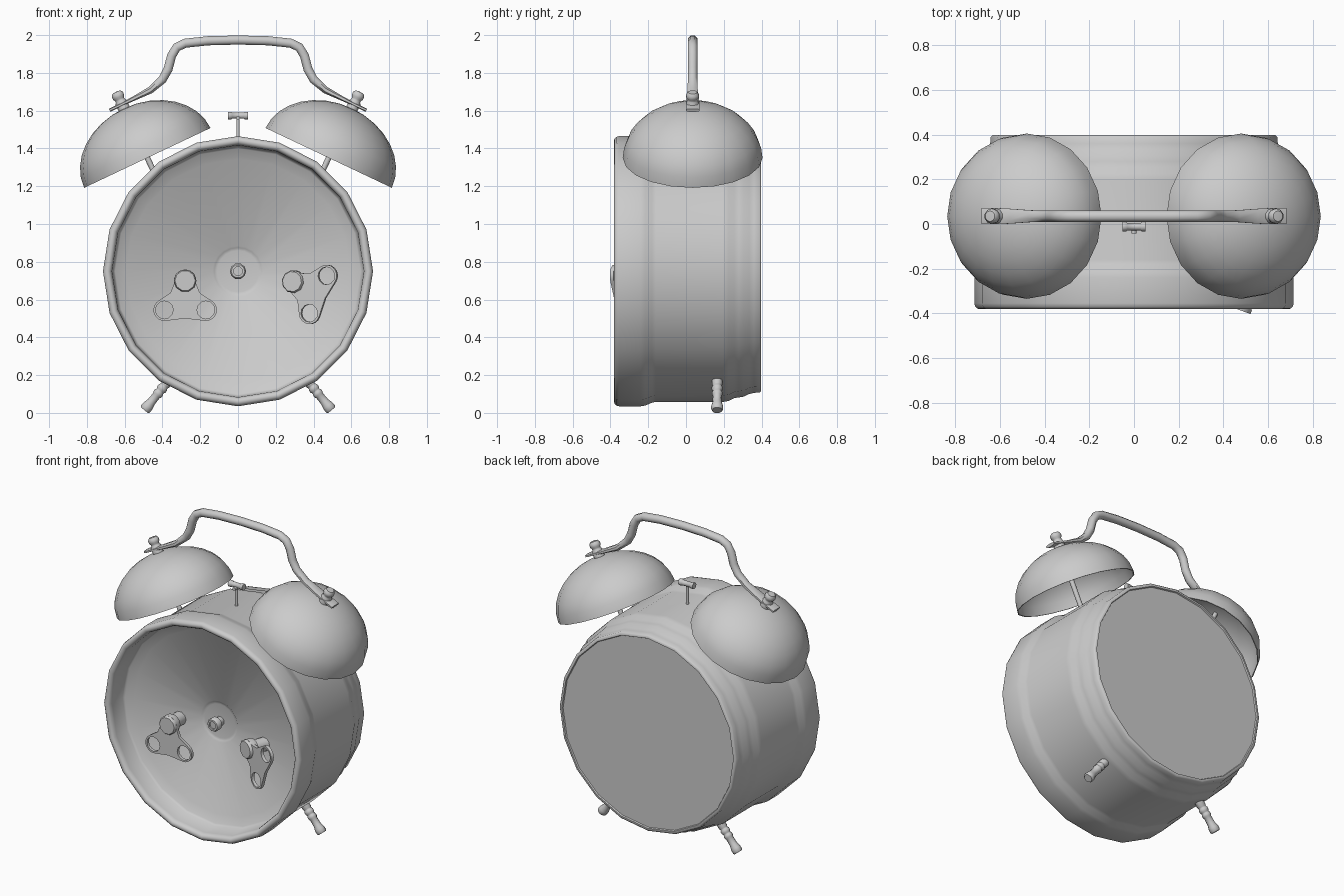
import bpy, bmesh, math
from math import sin, cos, pi, radians
from mathutils import Vector, Matrix

if "Cube" in bpy.data.objects:
    bpy.data.objects.remove(bpy.data.objects["Cube"])


def finish(obj, angle=35):
    bpy.ops.object.select_all(action='DESELECT')
    obj.select_set(True)
    bpy.context.view_layer.objects.active = obj
    bpy.ops.object.shade_smooth_by_angle(angle=radians(angle))
    return obj


def skin(name, rings, caps=True, angle=35):
    """Bridge a list of equal-sized vertex rings into a mesh."""
    bm = bmesh.new()
    vs = [[bm.verts.new(p) for p in ring] for ring in rings]
    n = len(rings[0])
    for a, b in zip(vs, vs[1:]):
        for i in range(n):
            j = (i + 1) % n
            bm.faces.new((a[i], a[j], b[j], b[i]))
    if caps:
        bm.faces.new(vs[0])
        bm.faces.new(vs[-1])
    bmesh.ops.remove_doubles(bm, verts=bm.verts, dist=1e-5)
    bmesh.ops.recalc_face_normals(bm, faces=bm.faces)
    me = bpy.data.meshes.new(name)
    bm.to_mesh(me)
    bm.free()
    obj = bpy.data.objects.new(name, me)
    bpy.context.collection.objects.link(obj)
    return finish(obj, angle)


def frame(loc, axis):
    return Matrix.Translation(loc) @ Vector(axis).to_track_quat('Z', 'Y').to_matrix().to_4x4()


def lathe(name, profile, n, mat, caps=False, angle=48):
    """Spin (radius, height) points around the local z of mat."""
    rings = [[mat @ Vector((r * cos(2 * pi * i / n), r * sin(2 * pi * i / n), h))
              for i in range(n)] for r, h in profile]
    return skin(name, rings, caps, angle)


# Case: back cover, stepped drum, rolled front rim and recessed panel
lathe("case", [
    (0, .39), (.618, .39), (.622, .398), (.634, .398), (.642, .39), (.644, .36),
    (.65, .335), (.664, .305), (.668, .28), (.672, .255), (.687, .225), (.692, .195),
    (.692, -.16), (.696, -.18), (.711, -.215), (.715, -.24), (.715, -.355), (.711, -.37),
    (.701, -.379), (.69, -.381), (.679, -.377), (.671, -.367), (.667, -.35), (.662, -.25),
    (.65, -.238), (.605, -.228), (.595, -.22), (.135, -.196), (.125, -.188), (.11, -.185),
    (0, -.185)], 20, frame((0, 0, .75), (0, 1, 0)))

# Centre setting shaft
lathe("setting_shaft", [(0, 0), (.03, 0), (.03, .035), (.043, .04), (.043, .07),
                        (.036, .08), (.024, .08), (.024, .07), (0, .07)],
      10, frame((0, -.185, .75), (0, -1, 0)))


# Winding keys: stem plus three-lobed plate with two holes
def arc(cx, cy, r, a0, a1, n):
    return [(cx + r * cos(radians(a0 + (a1 - a0) * i / n)),
             cy + r * sin(radians(a0 + (a1 - a0) * i / n))) for i in range(n + 1)]


def winding_key(side, mat):
    outline = (arc(.11, -.155, .058, -95, 60, 8) + [(.078, -.065)] + arc(0, 0, .06, -15, 195, 8)
               + [(-.078, -.065)] + arc(-.11, -.155, .058, 120, 275, 8) + [(0, -.2)])
    loops = [outline] + [arc(x, -.155, .047, 0, 330, 11) for x in (-.11, .11)]
    cu = bpy.data.curves.new(side + "_key_plate", 'CURVE')
    cu.dimensions = '2D'
    cu.fill_mode = 'BOTH'
    cu.extrude = .01
    for pts in loops:
        sp = cu.splines.new('POLY')
        sp.points.add(len(pts) - 1)
        for p, (x, y) in zip(sp.points, pts):
            p.co = (x, y, 0, 1)
        sp.use_cyclic_u = True
    obj = bpy.data.objects.new(side + "_key_plate", cu)
    bpy.context.collection.objects.link(obj)
    obj.matrix_world = mat
    bpy.ops.object.select_all(action='DESELECT')
    obj.select_set(True)
    bpy.context.view_layer.objects.active = obj
    bpy.ops.object.convert(target='MESH')
    finish(bpy.context.view_layer.objects.active)
    lathe(side + "_key_stem", [(0, -.12), (.045, -.12), (.045, -.04), (.056, -.035),
                               (.06, -.02), (.06, .02), (.054, .028), (0, .028)], 10, mat)


facing = Matrix.Rotation(radians(90), 4, 'X')
winding_key("left", Matrix.Translation((-.28, -.31, .70)) @ facing)
winding_key("right", Matrix.Translation((.295, -.31, .695)) @ Matrix.Rotation(radians(-20), 4, 'Z')
            @ facing @ Matrix.Rotation(radians(64), 4, 'Z'))

# Bells, posts, nuts and feet on both sides
for side, s in (("left", -1), ("right", 1)):
    up = Vector((s * .428, 0, .904))
    bell = frame((s * .48, .035, 1.35), up)
    R, H, T = .37, .29, .006
    angles = [pi / 2 * i / 8 for i in range(9)]
    outer = [(R * cos(a), H * sin(a)) for a in angles]
    inner = [((R - T) * cos(a), (H - T) * sin(a)) for a in angles]
    lathe(side + "_bell", outer[::-1] + inner, 20, bell)
    lathe(side + "_bell_post", [(.015, -.22), (.015, .285)], 8, bell, True)
    lathe(side + "_bell_nut", [(0, .285), (.034, .285), (.034, .325), (.027, .335),
                               (.027, .345), (.034, .355), (.034, .372), (.024, .385),
                               (0, .387)], 10, bell)
    foot = frame((s * .34, .165, .205), (s * .63, 0, -.776))
    lathe(side + "_foot", [
        (0, 0), (.028, 0), (.028, .07), (.024, .077), (.024, .083), (.029, .09), (.029, .105),
        (.024, .112), (.024, .118), (.028, .125), (.028, .138), (.023, .146), (.024, .19),
        (.031, .215), (.032, .237), (.026, .246), (0, .246)], 10, foot)

# Handle: swept bar that flattens into feet over the bells
half = [  # x, z, half thickness, half width
    (.68, 1.602, .009, .036), (.61, 1.636, .009, .036), (.55, 1.665, .012, .033),
    (.465, 1.708, .02, .029), (.40, 1.765, .025, .027), (.37, 1.82, .026, .027),
    (.352, 1.89, .026, .027), (.325, 1.935, .026, .027), (.28, 1.957, .026, .027),
    (.16, 1.97, .026, .027)]
path = [(-x, z, t, w) for x, z, t, w in half] + [(0, 1.974, .026, .027)] + half[::-1]
rings = []
for i, (x, z, t, w) in enumerate(path):
    a, b = path[max(i - 1, 0)], path[min(i + 1, len(path) - 1)]
    d = Vector((b[0] - a[0], 0, b[1] - a[1])).normalized()
    nrm = Vector((-d.z, 0, d.x))
    ring = []
    for k in range(8):
        c, q = cos(pi / 4 * k + pi / 8), sin(pi / 4 * k + pi / 8)
        if t < .015:  # squarer section on the feet
            c, q = max(-1, min(1, c * 1.4)), max(-1, min(1, q * 1.4))
        ring.append(Vector((x, .035, z)) + nrm * t * c + Vector((0, w * q, 0)))
    rings.append(ring)
skin("handle", rings, True, 50)

# Hammer between the bells
lathe("hammer_rod", [(.009, 0), (.009, .17)], 8, frame((0, -.015, 1.41), (0, 0, 1)), True)
lathe("hammer_head", [(0, -.052), (.021, -.052), (.021, -.034), (.017, -.03), (.017, .03),
                      (.021, .034), (.021, .052), (0, .052)], 10,
      frame((0, -.012, 1.574), (1, 0, 0)))
lathe("hammer_pin", [(.011, 0), (.011, .028)], 8, frame((0, -.015, 1.56), (0, -1, 0)), True)
